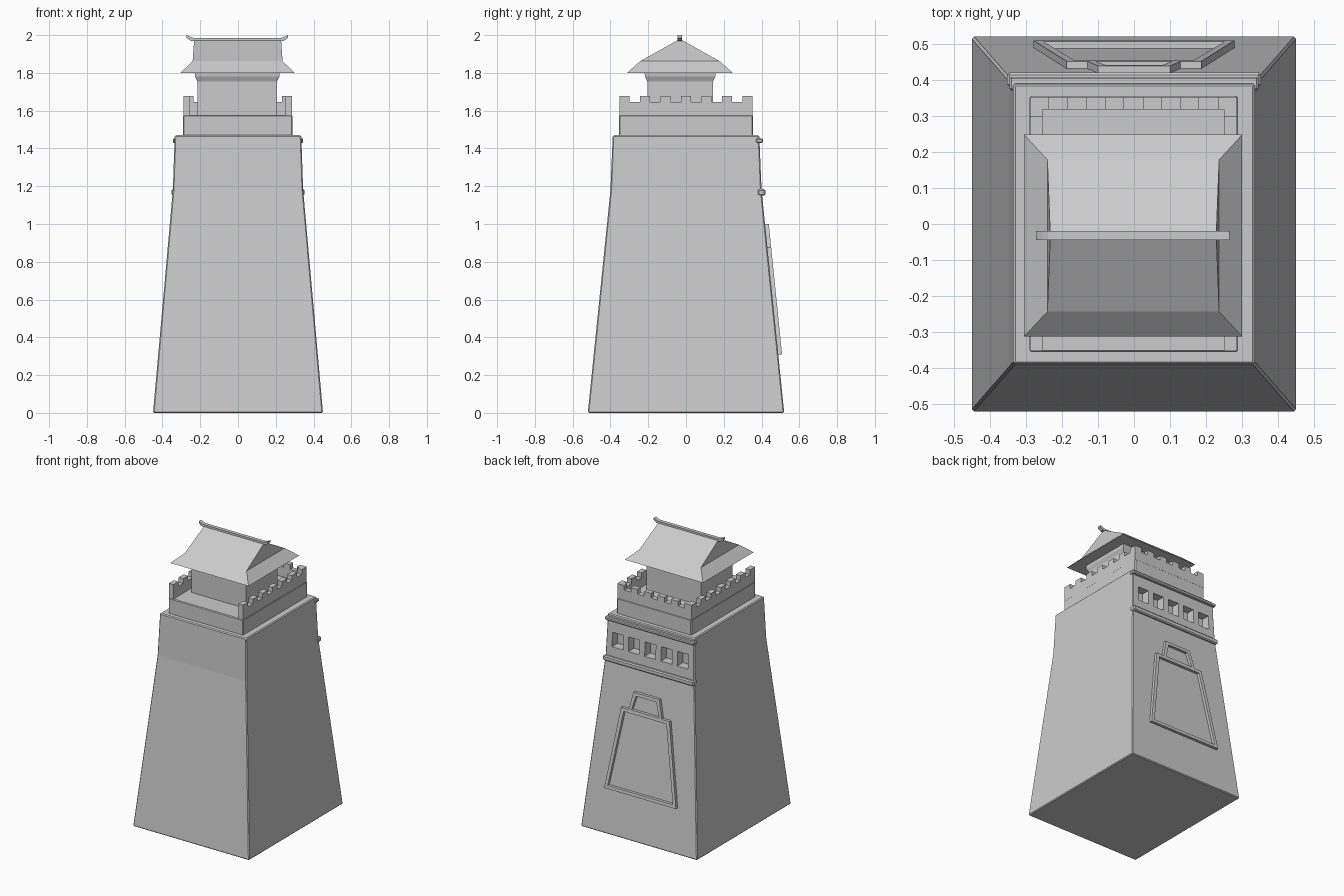
import bpy, bmesh

if "Cube" in bpy.data.objects:
    bpy.data.objects.remove(bpy.data.objects["Cube"])


def add_mesh(name, verts, faces):
    bm = bmesh.new()
    vs = [bm.verts.new(v) for v in verts]
    for f in faces:
        bm.faces.new([vs[i] for i in f])
    bmesh.ops.recalc_face_normals(bm, faces=bm.faces)
    me = bpy.data.meshes.new(name)
    bm.to_mesh(me)
    bm.free()
    ob = bpy.data.objects.new(name, me)
    bpy.context.collection.objects.link(ob)
    return ob


def loft(name, rings):
    """Capped skin through rings of equal point count."""
    n = len(rings[0])
    verts = [p for r in rings for p in r]
    faces = [list(range(n)), list(range(len(verts) - n, len(verts)))]
    for k in range(len(rings) - 1):
        for i in range(n):
            j = (i + 1) % n
            faces.append([k*n + i, k*n + j, k*n + n + j, k*n + n + i])
    return add_mesh(name, verts, faces)


def rect(x0, x1, y0, y1, z):
    return [(x0, y0, z), (x1, y0, z), (x1, y1, z), (x0, y1, z)]


def box(name, x0, x1, y0, y1, z0, z1):
    return loft(name, [rect(x0, x1, y0, y1, z0), rect(x0, x1, y0, y1, z1)])


def bevel(ob, w):
    m = ob.modifiers.new("bevel", 'BEVEL')
    m.width, m.segments, m.limit_method = w, 1, 'ANGLE'


# Battered tower body
body = loft("tower_body", [rect(-x, x, -y, y, z) for x, y, z in
            ((.45, .52, 0), (.345, .40, 1.18), (.335, .388, 1.47))])
bevel(body, .006)

# Row of window recesses in the back
for i in range(5):
    cx = (i - 2) * .126
    cut = box("window_cutter", cx - .042, cx + .042, .335, .5, 1.25, 1.35)
    cut.hide_render = True
    cut.hide_viewport = True
    m = body.modifiers.new("window", 'BOOLEAN')
    m.operation, m.object, m.solver = 'DIFFERENCE', cut, 'EXACT'
bpy.context.view_layer.objects.active = body
for m in list(body.modifiers):
    bpy.ops.object.modifier_apply(modifier=m.name)
for ob in [o for o in bpy.data.objects if o.name.startswith("window_cutter")]:
    bpy.data.objects.remove(ob)

# Back mouldings above and below the windows
bevel(box("upper_moulding", -.345, .345, .37, .408, 1.43, 1.452), .005)
bevel(box("lower_moulding", -.352, .352, .38, .42, 1.15, 1.185), .007)


# Raised trapezoid frames following the battered back face
def frame(name, hb, zb, ht, zt, t=.022, out=.02):
    def pts(b, z0, h, z1, o):
        return [(x, .52 - z * .1017 + o, z)
                for x, z in ((-b, z0), (b, z0), (h, z1), (-h, z1))]
    inner = (hb - t*1.2, zb + t, ht - t, zt - t)
    rings = [pts(hb, zb, ht, zt, -.01), pts(hb, zb, ht, zt, out),
             pts(*inner, out), pts(*inner, -.01)]
    verts = [p for r in rings for p in r]
    faces = [[k*4 + i, k*4 + (i+1) % 4, (k+1) % 4*4 + (i+1) % 4, (k+1) % 4*4 + i]
             for k in range(4) for i in range(4)]
    add_mesh(name, verts, faces)


frame("panel_frame", .278, .31, .187, .875)
frame("panel_top_frame", .133, .856, .10, 1.0)

# Terrace on top of the body
bevel(box("terrace", -.29, .288, -.355, .355, 1.465, 1.577), .005)


# Crenellated parapet walls: left, right and back, front left open
def battlement(name, a, b, n, lo, hi, along_x):
    cells = 2*n - 1
    step = (b - a) / cells
    prof = [(b, 1.57), (a, 1.57)]
    for i in range(cells):
        z = 1.645 if i % 2 else 1.678
        prof += [(a + i*step, z), (a + (i+1)*step, z)]
    rings = [[(u, w, z) if along_x else (w, u, z) for u, z in prof]
             for w in (lo, hi)]
    loft(name, rings)


battlement("left_parapet", -.352, .352, 7, -.288, -.253, False)
battlement("right_parapet", -.352, .352, 7, .25, .285, False)
battlement("back_parapet", -.288, .285, 6, .318, .352, True)

# Pavilion walls with flared top
loft("pavilion_walls", [rect(-.215 - e, .207 + e, -.205 - e, .143 + e, z)
     for e, z in ((0, 1.57), (0, 1.755), (.012, 1.78), (.014, 1.802))])

# Hip-and-gable roof
loft("roof", [rect(-.305, .30, -.312, .248, 1.80),
              rect(-.24, .236, -.243, .178, 1.862),
              rect(-.232, .228, -.037, -.027, 1.977)])

# Ridge beam with upturned ends
ridge = [(-.272, 2.0), (-.255, 1.992), (-.238, 1.986), (.23, 1.986), (.247, 1.992),
         (.264, 2.0), (.264, 1.985), (.243, 1.97), (-.25, 1.97), (-.272, 1.985)]
loft("ridge_beam", [[(x, y, z) for x, z in ridge] for y in (-.045, -.02)])
